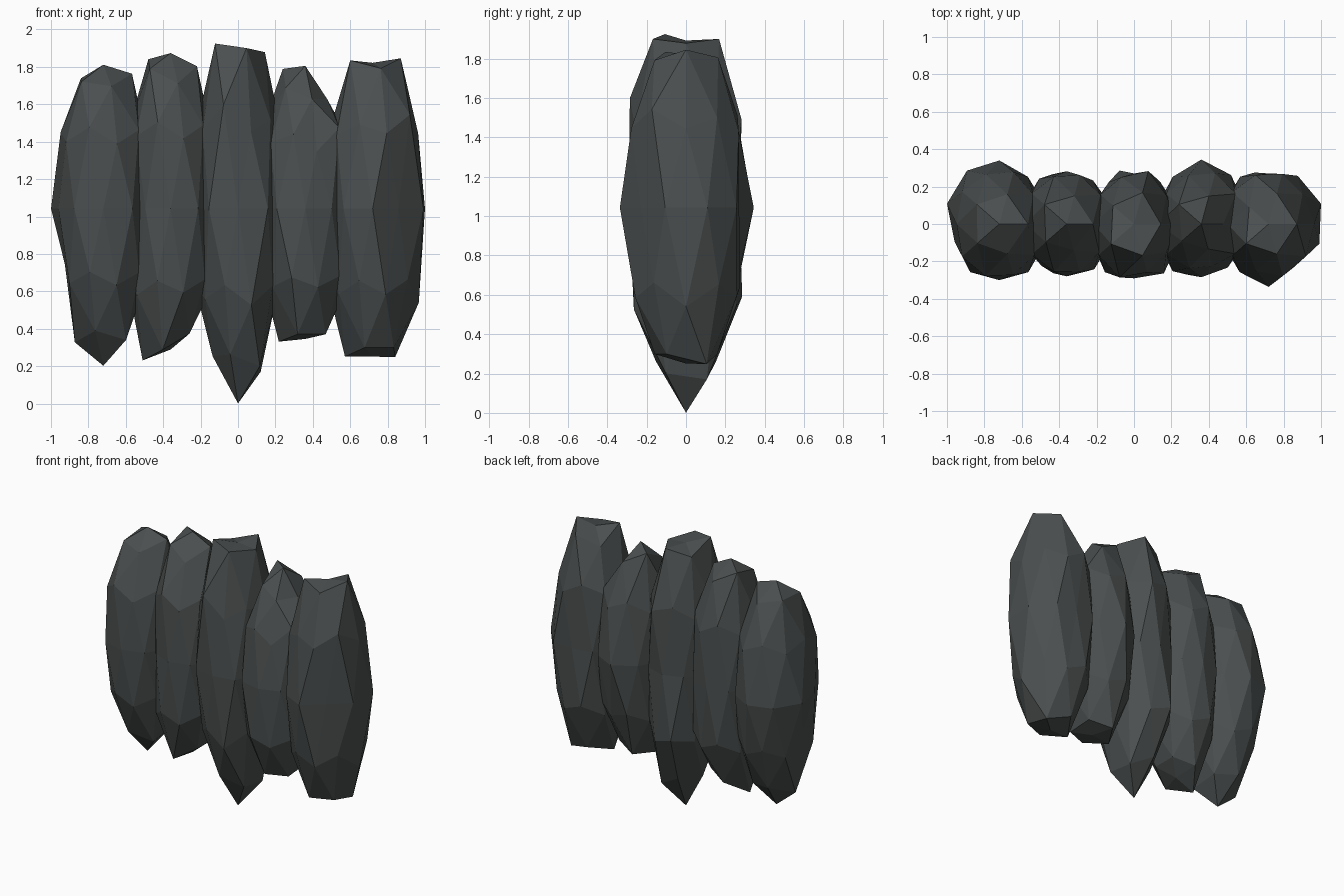
import bpy, bmesh, math, random

mat = bpy.data.materials.new("dark_slate")
mat.diffuse_color = (0.07, 0.078, 0.078, 1)

BASE = 0.263     # typical radius of a stone
DEPTH = 1.2      # y stretch
CENTRE_Z = 1.043

# name, x, height stretch, bottom pole, top pole,
# bottom ring (36,108,180,252,324 deg), top ring (0,72,144,216,288 deg),
# waist ring (18 deg, then every 36 deg),
# chipped shoulders: upper and lower, {angle: radius}
STONES = [
    ("far_left_stone", -0.72, 2.9, .290, .265,
     (.275, .265, .29, .265, .285), (.292, .265, .282, .275, .265),
     (.26, .26, .283, .294, .294, .252, .265, .25, .265, .26),
     {252: .285, 180: .268}, {180: .23}),
    ("left_stone", -0.36, 3.35, .225, .248,
     (.235, .25, .285, .265, .235), (.267, .25, .28, .262, .235),
     (.25, .24, .235, .25, .25, .25, .23, .233, .25, .25), {}, {}),
    ("middle_stone", 0.0, 3.6, .2895, .236,
     (.285, .255, .258, .255, .275), (.273, .28, .265, .288, .28),
     (.24, .235, .225, .23, .24, .24, .265, .242, .272, .25),
     {252: .294, 72: .277}, {108: .28, 0: .245, 288: .273}),
    ("right_stone", 0.36, 3.1, .225, .246,
     (.25, .265, .27, .255, .255), (.222, .25, .283, .245, .222),
     (.25, .27, .287, .26, .25, .25, .26, .237, .24, .25),
     {252: .243, 288: .22}, {}),
    ("far_right_stone", 0.72, 3.3, .24, .236,
     (.283, .265, .282, .265, .265), (.286, .272, .245, .282, .267),
     (.294, .265, .225, .26, .26, .26, .265, .28, .235, .285),
     {0: .272, 324: .289}, {0: .29}),
]

random.seed(4)
for name, x, tall, low, high, low_ring, high_ring, waist, upper, lower in STONES:
    bm = bmesh.new()
    bmesh.ops.create_icosphere(bm, subdivisions=2, radius=1)
    for v in bm.verts:
        d = v.co.normalized()
        ang = math.degrees(math.atan2(d.y, d.x)) % 360
        if d.z > .95:
            r = high
        elif d.z < -.95:
            r = low
        elif d.z > .7:
            r = high_ring[round(ang / 72) % 5]
        elif d.z < -.7:
            r = low_ring[round((ang - 36) / 72) % 5]
        elif abs(d.z) < .1:
            r = waist[round((ang - 18) / 36) % 10]
        else:   # shoulders follow the waist unless chipped
            r = (BASE + sum(waist) / 10) / 2 * random.uniform(.98, 1.04)
            r = (upper if d.z > 0 else lower).get(round(ang / 36) % 10 * 36, r)
        v.co = (x + d.x * r, d.y * r * DEPTH, CENTRE_Z + d.z * r * tall)
    me = bpy.data.meshes.new(name)
    bm.to_mesh(me)
    bm.free()
    me.materials.append(mat)
    bpy.context.collection.objects.link(bpy.data.objects.new(name, me))
